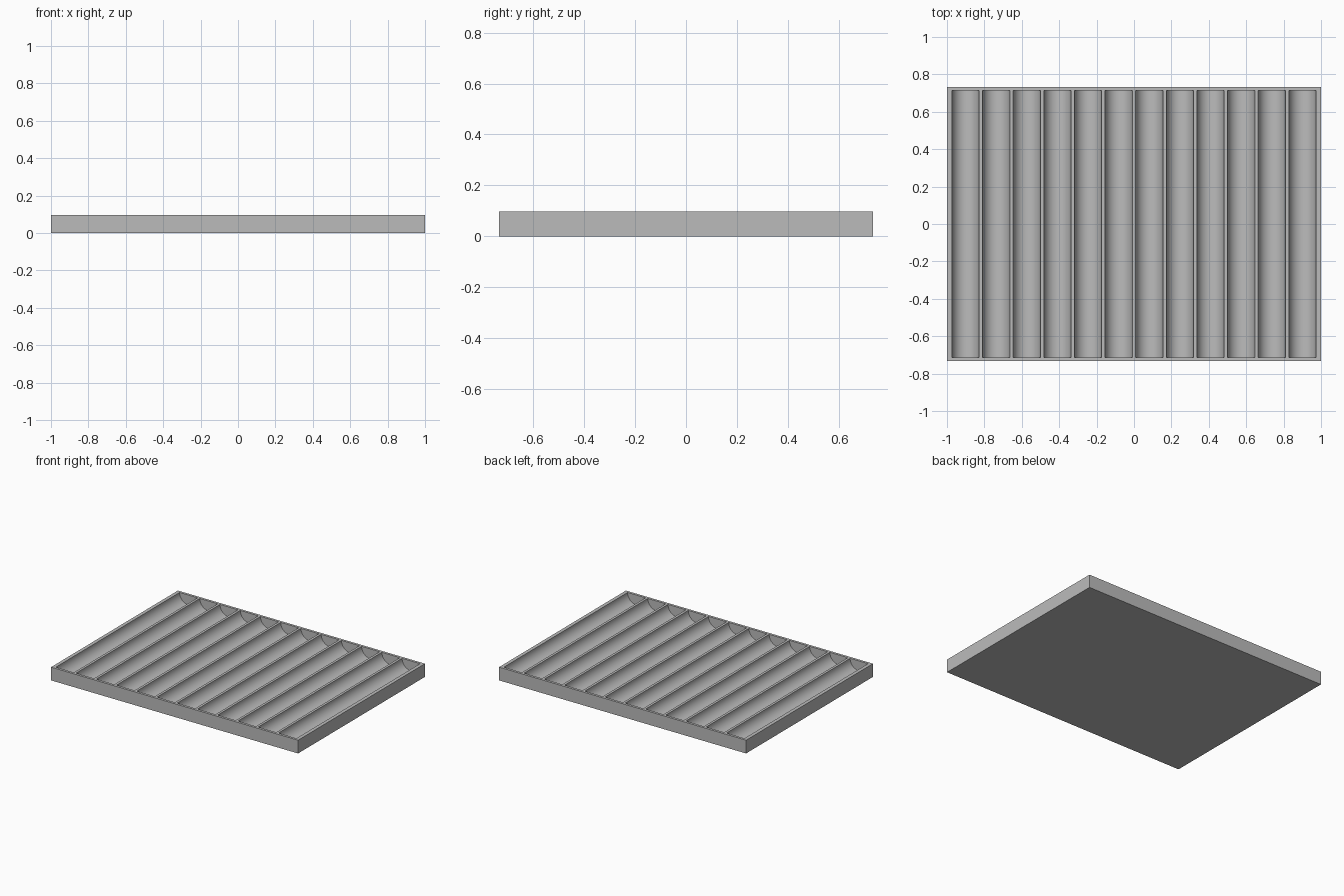
import bpy
import bmesh
from math import radians
from mathutils import Matrix

if "Cube" in bpy.data.objects:
    bpy.data.objects.remove(bpy.data.objects["Cube"])

LENGTH, DEPTH, HEIGHT = 2.0, 1.467, 0.097
GROOVES, PITCH, RADIUS, GROOVE_LENGTH = 12, 0.1638, 0.0728, 1.43


def new_object(name, bm):
    mesh = bpy.data.meshes.new(name)
    bm.to_mesh(mesh)
    bm.free()
    obj = bpy.data.objects.new(name, mesh)
    bpy.context.collection.objects.link(obj)
    return obj


# Plain grey material
grey = bpy.data.materials.new("Grey")
grey.use_nodes = True
color = (0.5, 0.5, 0.5, 1)
grey.diffuse_color = color
grey.node_tree.nodes["Principled BSDF"].inputs["Base Color"].default_value = color

# Solid tray block
bm = bmesh.new()
bmesh.ops.create_cube(bm, size=1, matrix=Matrix.Translation((0, 0, HEIGHT / 2))
                      @ Matrix.Diagonal((LENGTH, DEPTH, HEIGHT, 1)))
tray = new_object("grooved_tray", bm)
tray.data.materials.append(grey)

# Row of lying cylinders that carve the half-round grooves
bm = bmesh.new()
for i in range(GROOVES):
    x = (i - (GROOVES - 1) / 2) * PITCH
    bmesh.ops.create_cone(bm, cap_ends=True, segments=48, radius1=RADIUS, radius2=RADIUS,
                          depth=GROOVE_LENGTH, matrix=Matrix.Translation((x, 0, HEIGHT))
                          @ Matrix.Rotation(radians(90), 4, "X"))
cutter = new_object("groove_cutter", bm)
cutter.data.materials.append(grey)
cutter.hide_render = True

# Carve the grooves, then discard the cutter
carve = tray.modifiers.new("carve_grooves", "BOOLEAN")
carve.operation = "DIFFERENCE"
carve.solver = "EXACT"
carve.object = cutter
bpy.ops.object.select_all(action="DESELECT")
bpy.context.view_layer.objects.active = tray
tray.select_set(True)
bpy.ops.object.modifier_apply(modifier=carve.name)
bpy.data.objects.remove(cutter)

# Smooth groove walls with crisp rims
bpy.ops.object.shade_smooth_by_angle(angle=radians(30))
